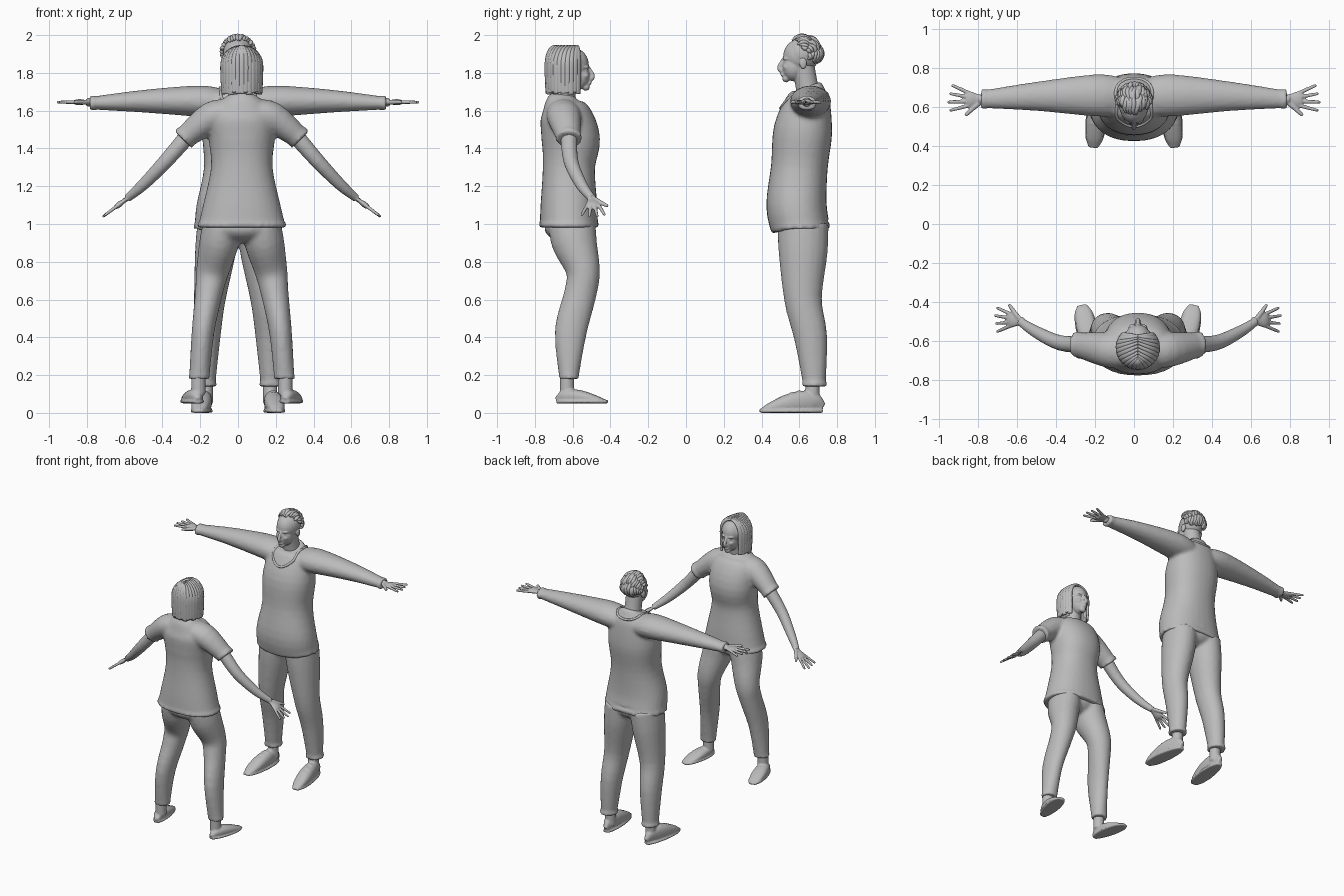
import bpy, bmesh, math, random
from mathutils import Vector, Matrix

random.seed(4)
if "Cube" in bpy.data.objects:
    bpy.data.objects.remove(bpy.data.objects["Cube"])

grey = bpy.data.materials.new("plain grey")
grey.use_nodes = True
grey.diffuse_color = (.5, .5, .5, 1)
grey.node_tree.nodes["Principled BSDF"].inputs["Base Color"].default_value = grey.diffuse_color

X, Y, Z = Vector((1, 0, 0)), Vector((0, 1, 0)), Vector((0, 0, 1))
SIDES = {"left": 1, "right": -1}
# Figures: name, centre x, centre y, facing direction along y
MAN = ("man", 0, .62, -1)
WOMAN = ("woman", .02, -.62, 1)


def world(figure, point):
    name, centre_x, centre_y, facing = figure
    return Vector((centre_x + facing * -point[0] * -facing, centre_y + facing * point[1], point[2]))


def smooth_path(points, steps):
    """Catmull-Rom interpolation through vectors of any length."""
    result = []
    for i in range(len(points) - 1):
        before, start, end = points[max(i - 1, 0)], points[i], points[i + 1]
        after = points[min(i + 2, len(points) - 1)]
        leave, arrive = (end - before) / 2, (after - start) / 2
        for step in range(steps):
            t = step / steps
            ease = t * t * (3 - 2 * t)
            result.append(start * (1 - ease) + end * ease
                          + leave * t * (1 - t) ** 2 - arrive * t * t * (1 - t))
    return result + [points[-1]]


def squarish(value, power):
    return math.copysign(abs(value) ** power, value)


def tube(bm, rings, side, mirror=1, segments=20, power=1, steps=4):
    """Loft through rings of (x, forward, z, half width, optional half depth)."""
    points = [Vector((ring[0] * mirror, *ring[1:4], ring[-1])) for ring in rings]
    path = smooth_path(points, steps)
    side = Vector((side[0] * mirror, side[1], side[2]))
    loops = []
    for i, ring in enumerate(path):
        tangent = path[min(i + 1, len(path) - 1)] - path[max(i - 1, 0)]
        tangent = Vector(tangent[:3]).normalized()
        across = (side - tangent * side.dot(tangent)).normalized()
        deep = tangent.cross(across)
        loop = []
        for k in range(segments):
            angle = math.tau * k / segments
            loop.append(bm.verts.new(Vector(ring[:3])
                                     + across * ring[3] * squarish(math.cos(angle), power)
                                     + deep * ring[4] * squarish(math.sin(angle), power)))
        loops.append(loop)
    for lower, upper in zip(loops, loops[1:]):
        for k in range(segments):
            bm.faces.new((lower[k - 1], lower[k], upper[k], upper[k - 1]))
    bm.faces.new(loops[0])
    bm.faces.new(loops[-1])


def ball(bm, centre, radii):
    bmesh.ops.create_uvsphere(bm, u_segments=24, v_segments=16, radius=1,
                              matrix=Matrix.Translation(centre) @ Matrix.Diagonal((*radii, 1)))


def finish(bm, figure, part, voxel=0, smooth=2):
    """Place the part on its figure and optionally blend its pieces into one skin."""
    for vert in bm.verts:
        vert.co = world(figure, vert.co)
    bmesh.ops.recalc_face_normals(bm, faces=bm.faces)
    mesh = bpy.data.meshes.new(figure[0] + "_" + part)
    bm.to_mesh(mesh)
    bm.free()
    mesh.materials.append(grey)
    for face in mesh.polygons:
        face.use_smooth = True
    part_object = bpy.data.objects.new(mesh.name, mesh)
    bpy.context.collection.objects.link(part_object)
    if voxel:
        blend = part_object.modifiers.new("Blend", "REMESH")
        blend.mode, blend.voxel_size, blend.use_smooth_shade = "VOXEL", voxel, True
        soften = part_object.modifiers.new("Soften", "SMOOTH")
        soften.iterations = smooth
    return part_object


def band(bm, ring, side, along, extra, mirror=1, power=1):
    """Raised hem or cuff around a tube end."""
    x, forward, z, wide, deep = ring
    rings = [(*(Vector((x, forward, z)) + along * shift), wide + extra, deep + extra) for shift in (-.01, .01)]
    tube(bm, rings, side, mirror, 32, power)


def top(figure, body, sleeve, sleeve_direction):
    bm = bmesh.new()
    body = [(0, *ring) for ring in body]
    tube(bm, body, X, segments=32, power=.9)
    band(bm, body[0], X, Z, .005, power=.9)
    for mirror in SIDES.values():
        tube(bm, sleeve, Y, mirror)
        band(bm, sleeve[-1], Y, sleeve_direction, .006, mirror)
    return finish(bm, figure, "top", .013)


def trousers(figure, leg, cuff):
    bm = bmesh.new()
    ball(bm, (0, 0, .98), (.19, .13, .08))
    for mirror in SIDES.values():
        tube(bm, leg, X, mirror)
        band(bm, leg[-1], X, Z, cuff, mirror)
    finish(bm, figure, "trousers", .013)


def arms(figure, forearm, wrist, along, size):
    along = Vector(along).normalized()
    across = (Y - along * Y.dot(along)).normalized()

    def place(rows, flat=1):
        return [(*(Vector(wrist) + (along * reach + across * spread) * size), radius * size, radius * size * flat)
                for reach, spread, radius in rows]
    for label, mirror in SIDES.items():
        bm = bmesh.new()
        tube(bm, forearm, Y, mirror)
        tube(bm, place([(-.1, 0, .14), (.15, 0, .16), (.35, 0, .23), (.5, 0, .2)], .4), across, mirror)
        for finger in range(4):
            base = .12 * finger - .18
            reach = 1 - .06 * abs(finger - 2)
            tube(bm, place([(.4, base, .06), (reach, 2 * base - .04, .045), (reach + .02, 2 * base - .04, .01)]),
                 across, mirror, 12)
        tube(bm, place([(.1, .1, .08), (.3, .27, .07), (.5, .46, .05), (.52, .48, .01)]), X, mirror, 12)
        finish(bm, figure, label + "_arm_and_hand", .005, 1)


def head(figure, lift, slim):
    bm = bmesh.new()

    def blob(x, forward, z, *radii):
        for mirror in SIDES.values() if x else [1]:
            ball(bm, (x * mirror, forward, z + lift), radii)
    blob(0, .015, 1.89, .074, .09, .09)             # skull
    blob(0, .05, 1.83, .06 * slim, .062, .074)      # face
    blob(0, .09, 1.77, .024, .02, .02)              # chin
    blob(.026, .086, 1.875, .024, .022, .008)       # brows
    blob(.027, .09, 1.86, .012, .012, .008)         # eyes
    blob(.03, .08, 1.83, .02, .026, .02)            # cheeks
    blob(0, .106, 1.79, .02, .014, .01)             # lips
    blob(.075, 0, 1.85, .01, .02, .03)              # ears
    tube(bm, [(0, .1, lift + 1.88, .008), (0, .126, lift + 1.83, .012), (0, .11, lift + 1.81, .016)], X)  # nose
    tube(bm, [(0, -.035, lift + 1.67, .07), (0, -.02, lift + 1.73, .06 * slim), (0, 0, lift + 1.84, .06 * slim)], X)
    finish(bm, figure, "head", .005)


def shoes(figure, heel, toe, floor, inner, splay, tall, laces):
    upper, sole = [], []
    for k in range(9):
        t = .02 + .96 * k / 8
        end = math.sin(math.pi * t) ** .4
        x, forward = inner + splay * t, heel + (toe - heel) * t
        wide, half = end * (.045 + .012 * t), tall * end * (1.15 - .8 * t) / 2
        upper.append((x, forward, floor + half, wide, half))
        sole.append((x, forward, floor + .01, wide + .005, .01))
    for label, mirror in SIDES.items():
        bm = bmesh.new()
        tube(bm, upper, X, mirror, power=.85)
        tube(bm, sole, X, mirror, power=.6)
        tube(bm, [(inner, heel + .06, floor + rise, .038) for rise in (.05, .16)], X, mirror)
        for lace in range(laces):
            x, forward, z, wide, half = upper[3 + lace]
            across = [(x + wide * math.sin(a), forward, z + half * math.cos(a), .006) for a in (-.7, 0, .7)]
            tube(bm, across, Y, mirror, 8)
        finish(bm, figure, label + "_shoe", .0065, 1)


# Man: arms straight out, long sleeves
sweater = top(MAN,
              [(.015, .985, .23, .155), (.035, 1.1, .22, .16), (.02, 1.3, .18, .15), (0, 1.5, .19, .155),
               (-.03, 1.66, .16, .115), (-.035, 1.71, .1, .08), (-.03, 1.73, .07, .065)],
              [(.08, -.035, 1.635, .1, .075), (.2, -.04, 1.65, .108, .083), (.5, -.035, 1.65, .075, .06),
               (.775, -.02, 1.64, .046, .034)], X)
trousers(MAN, [(.105, 0, 1, .11, .135), (.12, 0, .85, .108, .13), (.15, 0, .6, .084, .1),
               (.165, -.04, .4, .072, .088), (.175, -.06, .15, .055, .06)], .007)
arms(MAN, [(.7, -.02, 1.64, .03), (.8, -.02, 1.645, .022)], (.775, -.02, 1.645), X, .175)
head(MAN, 0, 1)
shoes(MAN, -.11, .235, 0, .17, .04, .14, 3)

# Scooped collar laid on the sweater
bpy.context.view_layer.update()
surface = sweater.evaluated_get(bpy.context.evaluated_depsgraph_get())
rim = []
for k in range(33):
    angle = math.tau * k / 32
    front = math.sin(angle)
    hit = surface.closest_point_on_mesh(
        world(MAN, (.09 * math.cos(angle), .13 * front - .03, 1.705 - .1 * max(0, front))))[1]
    rim.append((hit.x, MAN[2] - hit.y, hit.z, .008))
bm = bmesh.new()
tube(bm, rim, Z, segments=10, steps=2)
finish(bm, MAN, "collar")

# Swept-back short hair: overlapping locks running from brow to nape
bm = bmesh.new()
ball(bm, (0, 0, 1.9), (.08, .09, .09))
for row in range(15):
    tilt = 1.2 * (row - 7) / 7
    for tuft in range(3):
        begin = .85 + .35 * abs(tilt) + .8 * tuft + random.uniform(-.12, .12)
        lock = []
        for k in range(5):
            bulge = math.sin(math.pi * k / 4)
            turn, sway = begin + .27 * k, tilt + random.uniform(-.06, .06)
            spot = Vector((math.sin(sway), math.cos(sway) * math.cos(turn), math.cos(sway) * math.sin(turn)))
            spot *= .092 * (1 + .05 * bulge)
            lock.append((spot.x * .9, spot.y * 1.05, 1.9 + spot.z, .005 + .01 * bulge, .004 + .008 * bulge))
        tube(bm, lock, X, segments=8, steps=3)
finish(bm, MAN, "hair")

# Woman: arms lowered, short sleeves
top(WOMAN,
    [(0, .99, .232, .154), (0, 1.1, .205, .15), (0, 1.3, .163, .138), (.01, 1.45, .175, .155),
     (-.02, 1.58, .178, .135), (-.035, 1.64, .125, .095), (-.033, 1.685, .068, .064)],
    [(.06, -.03, 1.59, .09, .07), (.16, -.025, 1.565, .09, .082), (.305, 0, 1.455, .064, .058)],
    Vector((.7, 0, -.7)))
trousers(WOMAN, [(.1, .015, 1, .105, .125), (.12, .03, .9, .105, .12), (.155, .075, .75, .087, .09),
                 (.175, .06, .63, .073, .086), (.205, .01, .43, .06, .085), (.225, 0, .19, .054, .052)], .002)
arms(WOMAN, [(.27, 0, 1.485, .045), (.4, .01, 1.335, .039), (.52, .065, 1.21, .031), (.605, .12, 1.137, .021)],
     (.6, .12, 1.14), (.8, .1, -.6), .165)
head(WOMAN, -.045, .92)
shoes(WOMAN, -.07, .21, .05, .23, .06, .09, 0)

# Parted bob: locks fall from the centre line round the sides and back
bm = bmesh.new()
ball(bm, (0, -.01, 1.85), (.1, .1, .09))
tube(bm, [(0, -.04, 1.7, .085, .058), (0, -.04, 1.87, .09, .062)], X)
for mirror in SIDES.values():
    for strand in range(12):
        heading = math.radians(52 + 11.6 * strand)
        part = .06 * math.cos(math.pi * strand / 11)
        length = random.uniform(.14, .155)
        lock = []
        for k in range(8):
            bend = min(1, k / 4) * math.pi / 2
            out, hang = math.sin(bend), max(0, k - 4) / 3
            reach = .105 * out * (1 - .05 * hang * hang)
            lock.append((reach * math.sin(heading), part * (1 - out) + reach * math.cos(heading) - .015,
                         1.84 + .1 * math.cos(bend) - length * hang, .007 + .011 * out, .009))
        tube(bm, lock, (math.cos(heading), -math.sin(heading), 0), mirror, 10)
finish(bm, WOMAN, "hair")
